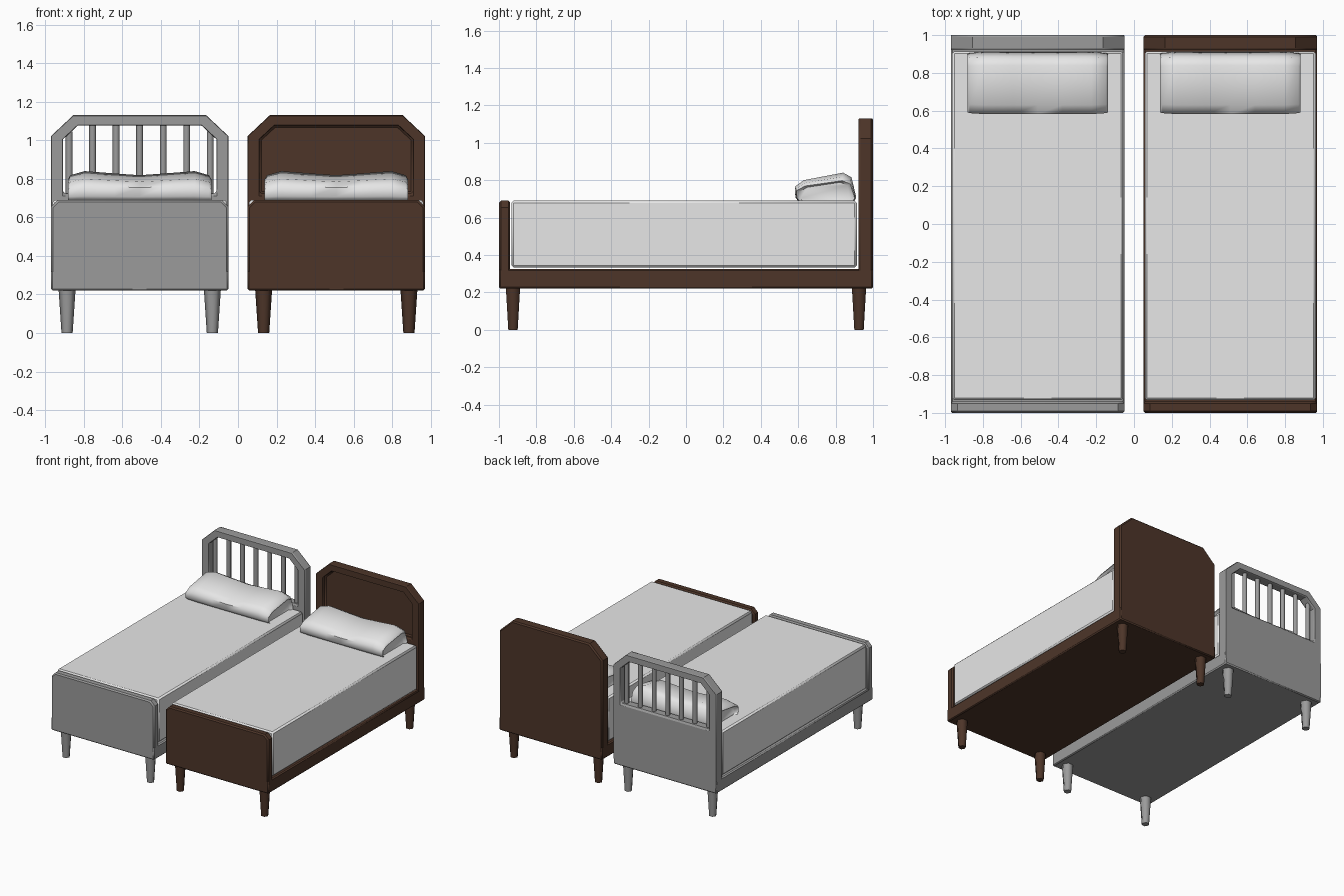
import bpy, bmesh, math

if "Cube" in bpy.data.objects:
    bpy.data.objects.remove(bpy.data.objects["Cube"])


def material(name, rgb):
    m = bpy.data.materials.new(name)
    m.diffuse_color = (*rgb, 1)
    m.use_nodes = True
    m.node_tree.nodes["Principled BSDF"].inputs["Base Color"].default_value = m.diffuse_color
    return m


GREY = material("grey_paint", (0.33, 0.33, 0.33))
BROWN = material("dark_brown_wood", (0.075, 0.036, 0.022))
WHITE = material("white_linen", (0.8, 0.8, 0.8))


def finish(bm, name, mat, cx, bevel=0, angle=35):
    bmesh.ops.recalc_face_normals(bm, faces=bm.faces[:])
    me = bpy.data.meshes.new(name)
    bm.to_mesh(me)
    bm.free()
    me.materials.append(mat)
    ob = bpy.data.objects.new(name, me)
    ob.location.x = cx
    bpy.context.collection.objects.link(ob)
    if bevel:
        mod = ob.modifiers.new("bevel", 'BEVEL')
        mod.width = bevel
        mod.segments = 1
        mod.limit_method = 'ANGLE'
        mod.angle_limit = math.radians(60)
    bpy.ops.object.select_all(action='DESELECT')
    ob.select_set(True)
    bpy.context.view_layer.objects.active = ob
    bpy.ops.object.shade_smooth_by_angle(angle=math.radians(angle))
    return ob


def box(name, mat, cx, lo, hi, bevel):
    bm = bmesh.new()
    bmesh.ops.create_cube(bm, size=1)
    for v in bm.verts:
        v.co = [(lo[i] + hi[i]) / 2 + v.co[i] * (hi[i] - lo[i]) for i in range(3)]
    return finish(bm, name, mat, cx, bevel)


def arch(hw, z0, z1, z2, top):
    """Six-point outline with clipped upper corners."""
    return [(-hw, z0), (hw, z0), (hw, z1), (top, z2), (-top, z2), (-hw, z1)]


def board(name, mat, cx, y0, y1, outer, inner=None, recess=None, bevel=0.01):
    """Extruded outline, with an optional through opening or front recess."""
    bm = bmesh.new()

    def loop(pts, y):
        return [bm.verts.new((x, y, z)) for x, z in pts]

    def bridge(a, b):
        for i in range(len(a)):
            j = (i + 1) % len(a)
            bm.faces.new((a[i], a[j], b[j], b[i]))

    front, back = loop(outer, y0), loop(outer, y1)
    bridge(front, back)
    if inner:
        hole_front = loop(inner, y0)
        hole_back = loop(inner, recess or y1)
        bridge(front, hole_front)
        bridge(hole_front, hole_back)
        if recess:
            bm.faces.new(hole_back)
            bm.faces.new(back)
        else:
            bridge(back, hole_back)
    else:
        bm.faces.new(front)
        bm.faces.new(back)
    return finish(bm, name, mat, cx, bevel)


def cone(name, mat, cx, x, y, z0, z1, r0, r1, sides):
    bm = bmesh.new()
    bmesh.ops.create_cone(bm, cap_ends=True, segments=sides, radius1=r0,
                          radius2=r1, depth=z1 - z0)
    for v in bm.verts:
        # turn so that a corner points along x
        v.co = (x + v.co.y, y + v.co.x, v.co.z + (z0 + z1) / 2)
    return finish(bm, name, mat, cx, 0, 65)


def pillow(name, cx):
    # side profile (y, z) lofted along x with softened ends and a sagging middle
    prof = [(0.60, 0.688), (0.585, 0.71), (0.582, 0.765), (0.63, 0.80),
            (0.84, 0.84), (0.885, 0.815), (0.91, 0.71), (0.90, 0.688)]
    sections = [(0.35, 0.84, 0.66), (0.372, 0.95, 0.72), (0.36, 0.97, 0.86),
                (0.285, 1, 1), (0.13, 1, 0.92), (0, 1, 0.86)]
    full = [(-x, a, b) for x, a, b in sections] + sections[-2::-1]
    bm = bmesh.new()
    rings = []
    for x, sy, sz in full:
        rings.append([bm.verts.new((x, 0.747 + (y - 0.747) * sy,
                                    0.688 + (z - 0.688) * sz)) for y, z in prof])
    n = len(prof)
    for a, b in zip(rings, rings[1:]):
        for i in range(n):
            bm.faces.new((a[i], a[(i + 1) % n], b[(i + 1) % n], b[i]))
    bm.faces.new(rings[0])
    bm.faces.new(rings[-1])
    return finish(bm, name, WHITE, cx, 0, 60)


def bed(prefix, mat, cx, slatted):
    box(prefix + "_base", mat, cx, (-0.46, -1, 0.22), (0.46, 1, 0.325), 0.008)
    box(prefix + "_mattress", WHITE, cx, (-0.453, -0.933, 0.332), (0.453, 0.914, 0.69), 0.012)
    pillow(prefix + "_pillow", cx)
    board(prefix + "_footboard", mat, cx, -1, -0.94, arch(0.46, 0.25, 0.655, 0.69, 0.425))
    # headboard: open with spindles, or with a recessed panel
    board(prefix + "_headboard", mat, cx, 0.922, 1,
          arch(0.46, 0.25, 1.022, 1.13, 0.345),
          arch(0.398, 0.725, 1.005, 1.077, 0.32),
          None if slatted else 0.955)
    if slatted:
        for i in range(-3, 4):
            top = 1.045 if abs(i) == 3 else 1.09
            cone(prefix + "_spindle", mat, cx, i * 0.122, 0.96, 0.71, top, 0.018, 0.018, 8)
    for sx in (-1, 1):
        for sy in (-1, 1):
            cone(prefix + "_leg", mat, cx, sx * 0.377, sy * 0.925, 0, 0.225, 0.029, 0.044, 6)


bed("grey_bed", GREY, -0.51, True)
bed("brown_bed", BROWN, 0.51, False)
